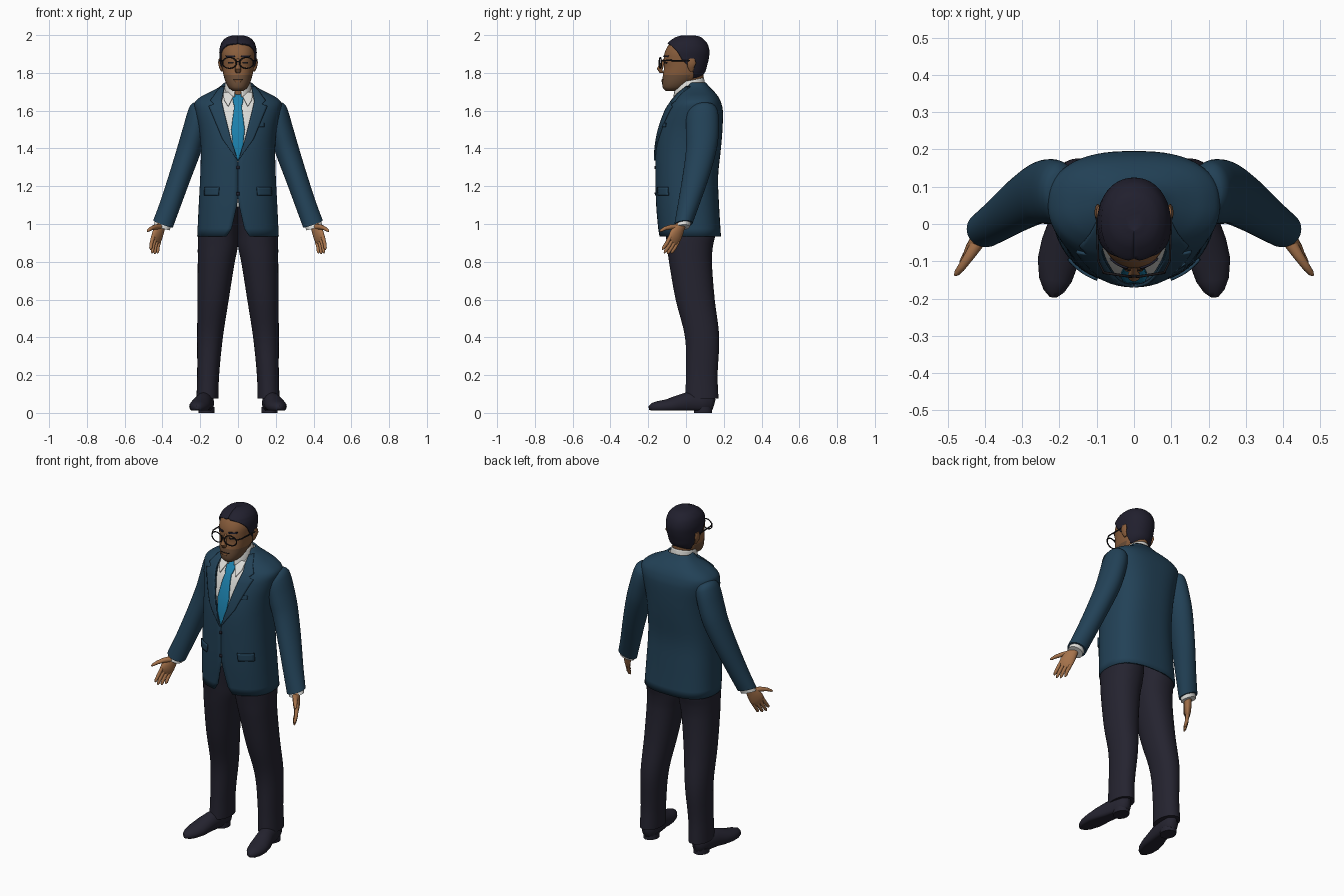
import bpy, bmesh, math
from mathutils import Vector

if "Cube" in bpy.data.objects:
    bpy.data.objects.remove(bpy.data.objects["Cube"])


def mat(name, r, g, b):
    m = bpy.data.materials.new(name)
    m.diffuse_color = (r, g, b, 1)
    m.use_nodes = True
    m.node_tree.nodes["Principled BSDF"].inputs["Base Color"].default_value = m.diffuse_color
    return m


NAVY = mat("navy_cloth", .016, .053, .094)
DARK = mat("dark_trousers", .018, .017, .029)
HAIR = mat("black_hair", .015, .014, .027)
FACE = mat("face_skin", .25, .11, .045)
HAND = mat("hand_skin", .38, .17, .07)
STUB = mat("stubble", .15, .078, .04)
WHITE = mat("white_shirt", .72, .72, .69)
BLUE = mat("blue_tie", .012, .22, .42)
BLACK = mat("black_frames", .01, .009, .011)


def finish(name, bm, material, mirror=False, thick=0):
    me = bpy.data.meshes.new(name)
    bm.to_mesh(me)
    bm.free()
    ob = bpy.data.objects.new(name, me)
    bpy.context.collection.objects.link(ob)
    me.materials.append(material)
    bpy.ops.object.select_all(action='DESELECT')
    ob.select_set(True)
    bpy.context.view_layer.objects.active = ob
    bpy.ops.object.shade_smooth_by_angle(angle=math.radians(50))
    if thick:
        s = ob.modifiers.new("thickness", 'SOLIDIFY')
        s.thickness, s.offset = thick, -1
    if mirror:
        ob.modifiers.new("mirror", 'MIRROR')
    return ob


def linear(tab, z):
    for (a, va), (b, vb) in zip(tab, tab[1:]):
        if z <= b:
            return va + (vb - va) * max(0, (z - a) / (b - a))
    return tab[-1][1]


def section(tab, z):
    """Smoothly interpolated (centre x, half width, front y, back y) at height z."""
    n = len(tab)
    i = max(0, min(n - 2, sum(1 for r in tab if r[0] <= z) - 1))
    a, b = tab[i], tab[i + 1]
    p, q = tab[max(0, i - 1)], tab[min(n - 1, i + 2)]
    h = b[0] - a[0]
    t = (z - a[0]) / h
    out = []
    for k in range(1, 5):
        ma = (b[k] - p[k]) / (b[0] - p[0]) * h
        mb = (q[k] - a[k]) / (q[0] - a[0]) * h
        out.append((2*t**3 - 3*t*t + 1) * a[k] + (t**3 - 2*t*t + t) * ma
                   + (3*t*t - 2*t**3) * b[k] + (t**3 - t*t) * mb)
    return out


def loft(name, tab, material, zmin=None, zmax=None, off=0, ef=1, eb=1, opening=None,
         kx=0, ky=0, seg=40, sub=4, caps=True, **kw):
    """Stack of rounded sections; opening(z, half width) gives a front gap angle."""
    zmin = tab[0][0] if zmin is None else zmin
    zmax = tab[-1][0] if zmax is None else zmax
    keys = [zmin] + [r[0] for r in tab if zmin < r[0] < zmax] + [zmax]
    zs = [a + (b - a) * k / sub for a, b in zip(keys, keys[1:]) for k in range(sub)] + [zmax]
    bm = bmesh.new()
    rings = []
    for z in zs:
        cx, rx, yf, yb = section(tab, z)
        cy, ry, rx = (yf + yb) / 2, (yb - yf) / 2 + off, rx + off
        gap = opening(z, rx) if opening else 0
        ring = []
        for j in range(seg + 1 if opening else seg):
            ph = gap + (2 * math.pi - 2 * gap) * j / seg
            s, c = math.sin(ph), math.cos(ph)
            e = ef if c > 0 else eb
            dx = rx * math.copysign(abs(s) ** e, s)
            dy = -ry * math.copysign(abs(c) ** e, c)
            ring.append(bm.verts.new((cx + dx, cy + dy, z + kx * dx + ky * dy)))
        rings.append(ring)
    n = len(rings[0])
    for a, b in zip(rings, rings[1:]):
        for j in range(seg):
            k = (j + 1) % n
            bm.faces.new((a[j], a[k], b[k], b[j]))
    if caps:
        if not opening:
            bm.faces.new(rings[0][::-1])
        bm.faces.new(rings[-1])
    return finish(name, bm, material, **kw)


def patch(name, tab, rows, material, off, e=1, nx=6, sub=4, thick=.005, mirror=False):
    """Thin plate lying on the front of a lofted body; rows are (z, x0, x1)."""
    bm = bmesh.new()
    zs = [a[0] + (b[0] - a[0]) * k / sub for a, b in zip(rows, rows[1:]) for k in range(sub)]
    grid = []
    for z in zs + [rows[-1][0]]:
        x0 = linear([(r[0], r[1]) for r in rows], z)
        x1 = linear([(r[0], r[2]) for r in rows], z)
        _, rx, yf, yb = section(tab, z)
        line = []
        for j in range(nx + 1):
            x = x0 + (x1 - x0) * j / nx
            s = min(1, abs(x) / (rx + off)) ** (1 / e)
            y = (yf + yb) / 2 - ((yb - yf) / 2 + off) * (1 - s * s) ** (e / 2)
            line.append(bm.verts.new((x, y, z)))
        grid.append(line)
    for a, b in zip(grid, grid[1:]):
        for j in range(nx):
            bm.faces.new((a[j], a[j + 1], b[j + 1], b[j]))
    return finish(name, bm, material, mirror=mirror, thick=thick)


def limb(name, pts, material, axis=(1, 0, 0), seg=14, floor=None, mirror=True):
    """Tube through (x, y, z, radius along axis, other radius) points."""
    bm = bmesh.new()
    P = [Vector(p[:3]) for p in pts]
    rings = []
    for i, p in enumerate(pts):
        d = (P[min(i + 1, len(P) - 1)] - P[max(i - 1, 0)]).normalized()
        u = Vector(axis)
        u = (u - d * u.dot(d)).normalized()
        v = d.cross(u)
        ring = []
        for j in range(seg):
            t = 2 * math.pi * j / seg
            q = P[i] + u * math.cos(t) * p[3] + v * math.sin(t) * p[4]
            if floor is not None:
                q.z = max(q.z, floor)
            ring.append(bm.verts.new(q))
        rings.append(ring)
    for a, b in zip(rings, rings[1:]):
        for j in range(seg):
            bm.faces.new((a[j], a[(j + 1) % seg], b[(j + 1) % seg], b[j]))
    bm.faces.new(rings[0][::-1])
    bm.faces.new(rings[-1])
    bmesh.ops.recalc_face_normals(bm, faces=bm.faces)
    return finish(name, bm, material, mirror=mirror)


# Trousers and shoes
LEG = [(.075, .162, .058, -.005, .172), (.2, .158, .058, .0, .167), (.4, .148, .068, -.005, .176),
       (.6, .132, .083, -.055, .152), (.8, .115, .098, -.09, .137), (.88, .107, .106, -.1, .142),
       (.95, .105, .106, -.108, .155), (1.12, .09, .1, -.12, .14)]
loft("trouser_leg", LEG, DARK, ef=.92, eb=.92, mirror=True)
limb("shoe", [(.16, .147, .045, .015, .03), (.163, .13, .05, .036, .05), (.17, .08, .055, .043, .06),
              (.183, .0, .052, .047, .055), (.195, -.05, .042, .053, .048), (.204, -.1, .034, .055, .038),
              (.211, -.15, .03, .044, .032), (.215, -.18, .028, .028, .024), (.217, -.196, .026, .01, .01)],
     DARK, floor=.012, seg=24)
limb("shoe_heel", [(.167, .09, 0, .042, .05), (.167, .09, .03, .042, .05)], DARK)

# Jacket body with an open front
COAT = [(.935, 0, .216, -.145, .185), (1.1, 0, .208, -.158, .175), (1.25, 0, .2, -.162, .17),
        (1.4, 0, .197, -.16, .185), (1.5, 0, .205, -.145, .193), (1.6, 0, .226, -.112, .195),
        (1.645, 0, .228, -.085, .185), (1.675, 0, .195, -.062, .17), (1.7, 0, .145, -.042, .15),
        (1.725, 0, .1, -.015, .125), (1.75, 0, .07, 0, .105)]
GAP = [(.935, .06), (.97, .035), (1.12, .001), (1.34, .001), (1.5, .055), (1.66, .088), (1.72, .078), (1.75, .064)]
EF, EB = .9, .76
loft("jacket", COAT, NAVY, ef=EF, eb=EB, seg=64, caps=False, thick=.01,
     opening=lambda z, rx: math.asin(min(1, linear(GAP, z) / rx) ** (1 / EF)))
loft("shirt", COAT, WHITE, zmin=1.09, zmax=1.735, off=-.012, ef=EF, eb=EB)

# Lapels, pockets, buttons
LAPEL = [(1.335, .0), (1.45, .045), (1.6, .07), (1.625, .075), (1.635, .045), (1.655, .06), (1.73, .02)]
patch("lapel", COAT, [(z, linear(GAP, z), linear(GAP, z) + w) for z, w in LAPEL], NAVY, .008, EF,
      thick=.009, mirror=True)
patch("pocket_flap", COAT, [(1.15, .105, .18), (1.195, .1, .178)], NAVY, .007, EF, thick=.008, mirror=True)
patch("breast_pocket", COAT, [(1.515, .085, .14), (1.535, .085, .14)], NAVY, .005, EF)
for z in (1.16, 1.3):
    patch("button", COAT, [(z - .008, -.007, .007), (z + .008, -.007, .007)], DARK, .005, EF, 2, 1)

# Tie and shirt collar
patch("tie", COAT, [(1.335, -.004, .004), (1.42, -.028, .028), (1.5, -.036, .036), (1.63, -.019, .019),
                    (1.637, -.024, .024), (1.69, -.032, .032)], BLUE, -.002, EF, thick=.009)
COLLAR = [(1.69, 0, .074, -.07, .105), (1.73, 0, .07, -.062, .1), (1.76, 0, .064, -.054, .095)]
loft("shirt_collar", COLLAR, WHITE, opening=lambda z, rx: .25, ky=.2, caps=False, thick=.005)
patch("collar_point", COAT, [(1.625, .05, .054), (1.66, .033, .075), (1.7, .014, .078)], WHITE, .003, EF, mirror=True)

# Sleeves and cuffs
ARM = [(1.0, .397, .052, -.062, .035), (1.1, .36, .052, -.045, .072), (1.25, .308, .055, -.02, .125),
       (1.4, .257, .06, .0, .165), (1.5, .228, .06, .0, .174), (1.59, .205, .056, .005, .168),
       (1.625, .198, .042, .03, .145), (1.638, .193, .018, .06, .11)]
loft("sleeve", ARM, NAVY, kx=.35, ky=.1, mirror=True)
CUFF = [(.982, .404, .042, -.058, .02), (1.03, .386, .042, -.045, .035)]
loft("cuff", CUFF, WHITE, kx=.35, ky=.1, mirror=True)

# Hands: palm, four fingers, thumb
wrist = Vector((.405, -.025, .998))
along = Vector((.3, -.4, -.87)).normalized()
palm_n = Vector((-.78, -.62, 0))
palm_n = (palm_n - along * palm_n.dot(along)).normalized()
side = palm_n.cross(along)


def at(a, s, n=0):
    return tuple(wrist + along * a + side * s + palm_n * n)


limb("palm", [at(-.03, 0) + (.026, .023), at(.01, 0) + (.028, .021), at(.04, .003) + (.037, .021),
              at(.075, .003) + (.041, .018), at(.1, .002) + (.038, .013), at(.112, .002) + (.03, .007)],
     HAND, axis=side, seg=20)
for i, ln in enumerate((.06, .076, .083, .074)):
    s = (i - 1.5) * .0195 + .002
    limb("finger", [at(.09, s) + (.010, .011), at(.1 + ln * .45, s, .004) + (.0098, .010),
                    at(.1 + ln * .85, s * 1.05, .012) + (.0085, .0085), at(.1 + ln, s * 1.05, .015) + (.003, .003)],
         HAND, axis=side, seg=10)
limb("thumb", [at(.025, .015, .004) + (.018, .016), at(.045, .05, .008) + (.014, .013),
               at(.07, .078, .01) + (.011, .01), at(.092, .094, .01) + (.008, .007), at(.1, .099, .01) + (.003, .003)],
     HAND, axis=palm_n, seg=12)

# Head and neck
HEAD = [(1.705, 0, .028, -.108, -.04), (1.72, 0, .048, -.122, .0), (1.75, 0, .065, -.126, .045),
        (1.79, 0, .077, -.122, .088), (1.83, 0, .084, -.116, .102), (1.87, 0, .088, -.118, .112),
        (1.91, 0, .09, -.112, .115), (1.95, 0, .08, -.09, .103), (1.975, 0, .06, -.058, .08),
        (1.986, 0, .04, -.035, .06), (1.992, 0, .015, -.008, .03)]
head = loft("head", HEAD, FACE, ef=.9, eb=.95, seg=48)
head.data.materials.append(STUB)
for p in head.data.polygons:
    if p.center.z < 1.785 and p.center.y < .02:
        p.material_index = 1
loft("neck", [(1.66, 0, .058, -.05, .092), (1.74, 0, .056, -.055, .09), (1.82, 0, .056, -.05, .095)], FACE)

# Hair cap with an open face
LINE = [(1.765, 132), (1.8, 115), (1.83, 97), (1.86, 84), (1.9, 72), (1.925, 58), (1.942, 38), (1.952, 0)]
hair = loft("hair", HEAD, HAIR, zmin=1.765, off=.009, ef=.92, eb=.95, seg=48,
            opening=lambda z, rx: math.radians(linear(LINE, z)), thick=.012)
hair.location.z = .007

# Facial features
limb("nose", [(0, -.112, 1.872, .008, .008), (0, -.128, 1.845, .010, .012), (0, -.139, 1.82, .017, .016),
              (0, -.132, 1.806, .014, .01), (0, -.12, 1.802, .006, .004)], FACE, mirror=False)
limb("ear", [(.084, .03, 1.81, .006, .01), (.092, .026, 1.83, .008, .018), (.097, .03, 1.855, .009, .024),
             (.095, .032, 1.876, .006, .015)], FACE)
patch("eyebrow", HEAD, [(1.884, .016, .062), (1.893, .02, .066)], HAIR, .005, .9, mirror=True)
patch("eye", HEAD, [(1.85, .027, .05), (1.858, .022, .055)], BLACK, .002, .9, mirror=True)
patch("mouth", HEAD, [(1.764, -.026, .026), (1.768, -.028, .028)], BLACK, .002, .9)
patch("lower_lip", HEAD, [(1.752, -.014, .014), (1.764, -.024, .024)], FACE, .004, .9)

# Glasses: rims, bridge, temples
for sx in (-1, 1):
    bpy.ops.mesh.primitive_torus_add(location=(sx * .045, -.136, 1.853), rotation=(math.pi / 2, 0, sx * .15),
                                     major_radius=.034, minor_radius=.0035, major_segments=28, minor_segments=8)
    rim = bpy.context.object
    rim.name = "glasses_rim"
    rim.scale = (1.1, .85, 1)
    rim.data.materials.append(BLACK)
    rim.data.shade_smooth()
limb("glasses_bridge", [(-.012, -.14, 1.86, .003, .003), (.012, -.14, 1.86, .003, .003)], BLACK,
     axis=(0, 0, 1), mirror=False)
limb("glasses_temple", [(.08, -.132, 1.864, .004, .003), (.096, -.1, 1.866, .004, .003),
                        (.1, .02, 1.864, .004, .003)], BLACK, axis=(0, 0, 1))
